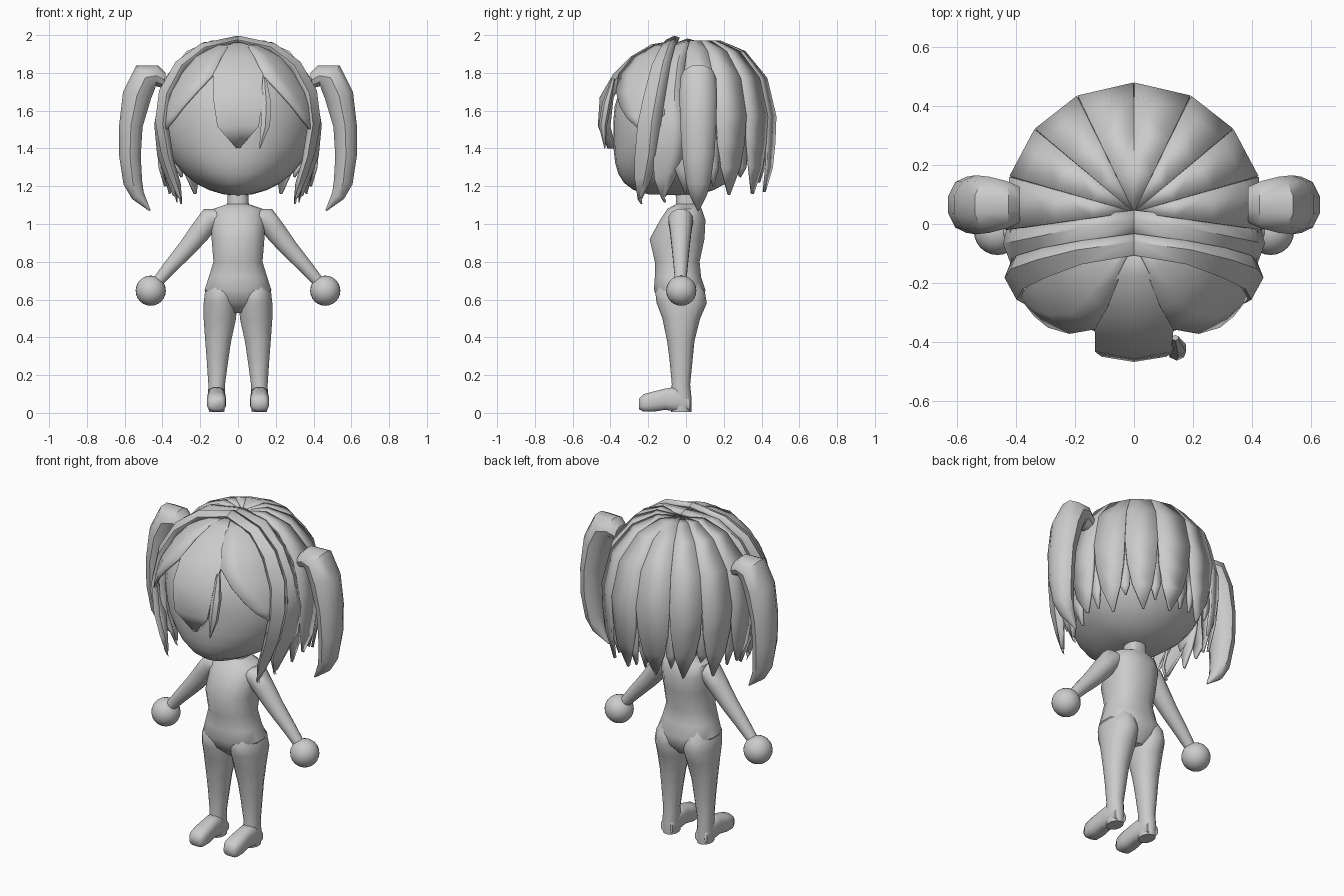
import bpy, bmesh
from math import sin, cos, pi, radians
from mathutils import Vector as V

if "Cube" in bpy.data.objects:
    bpy.data.objects.remove(bpy.data.objects["Cube"])


def finish(name, verts, faces, mirror=True, angle=45, thick=0):
    me = bpy.data.meshes.new(name)
    me.from_pydata([tuple(v) for v in verts], [], faces)
    bm = bmesh.new()
    bm.from_mesh(me)
    bmesh.ops.recalc_face_normals(bm, faces=bm.faces)
    for f in bm.faces:
        f.smooth = True
    bm.to_mesh(me)
    bm.free()
    me.set_sharp_from_angle(angle=radians(angle))
    ob = bpy.data.objects.new(name, me)
    bpy.context.collection.objects.link(ob)
    if thick:
        m = ob.modifiers.new("thickness", 'SOLIDIFY')
        m.thickness, m.offset = thick, 0
    if mirror:
        ob.modifiers.new("mirror", 'MIRROR')
    return ob


def loft(name, rings, n=12, power=1.0, **kw):
    """Skin rings given as (centre, half axis u, half axis v)."""
    def s(t):
        return (abs(t) ** power) * (1 if t > 0 else -1)
    verts, faces = [], []
    for c, u, v in rings:
        for i in range(n):
            a = 2 * pi * (i + .5) / n
            verts.append(V(c) + V(u) * s(cos(a)) + V(v) * s(sin(a)))
    for k in range(len(rings) - 1):
        for i in range(n):
            j = (i + 1) % n
            faces.append((k*n + i, k*n + j, k*n + n + j, k*n + n + i))
    faces += [tuple(range(n)), tuple(range(len(verts) - n, len(verts)))]
    return finish(name, verts, faces, **kw)


def sheet(name, rows, thick=.014, **kw):
    """Thin hair piece from rows of points."""
    n = len(rows[0])
    faces = [(k*n + i, k*n + i + 1, k*n + n + i + 1, k*n + n + i)
             for k in range(len(rows) - 1) for i in range(n - 1)]
    return finish(name, [p for r in rows for p in r], faces, thick=thick, angle=35, **kw)


def arc_rows(cy, table, cols=2, fold=0):
    """Rows around a vertical axis at y=cy: (radius, z, start angle, end angle).
    fold turns both side edges in towards the head."""
    rows = []
    for r, z, a0, a1 in table:
        pts = [(r, a0 + (a1 - a0) * i / cols) for i in range(cols + 1)]
        if fold:
            f = r * (1 - fold)
            pts = [(f, a0)] + pts + [(f, a1)]
        rows.append([V((q * cos(radians(a)), cy + q * sin(radians(a)), z)) for q, a in pts])
    return rows


def ball(name, loc, scale, seg=28, mirror=False):
    bpy.ops.mesh.primitive_uv_sphere_add(segments=seg, ring_count=seg // 2, radius=1, location=loc)
    ob = bpy.context.object
    ob.name, ob.scale = name, scale
    bpy.ops.object.transform_apply(location=True, rotation=True, scale=True)
    bpy.ops.object.shade_smooth()
    if mirror:
        ob.modifiers.new("mirror", 'MIRROR')
    return ob


def level(z, x0, x1, y0, y1):
    return ((x0 + x1) / 2, (y0 + y1) / 2, z), ((x1 - x0) / 2, 0, 0), (0, (y1 - y0) / 2, 0)


# Head with a fuller, squarer jaw at the front
head = ball("head", (0, 0, 1.545), (.405, .385, .395), 32)
for v in head.data.vertices:
    t = (1.545 - v.co.z) / .395
    if 0 < t < .995 and v.co.y < 0:
        v.co.y *= (1 - t ** 4) ** .25 / (1 - t ** 2) ** .5

# Hands
ball("hand", (.462, -.025, .647), (.08, .08, .08), 24, True)

# Torso with neck
torso = [(.53, .04, -.08, .05), (.585, .14, -.14, .095), (.65, .18, -.172, .105),
         (.72, .157, -.167, .082), (.80, .132, -.167, .074), (.92, .142, -.195, .10),
         (1.02, .146, -.14, .105), (1.08, .135, -.10, .085), (1.105, .058, -.055, .07),
         (1.22, .055, -.05, .06)]
loft("torso", [level(z, -w, w, a, b) for z, w, a, b in torso], 16, .85, mirror=False)

# Legs, rising into the hips
legs = [(.70, .03, .145, -.13, .065), (.64, .012, .177, -.163, .10), (.58, .004, .184, -.155, .11),
        (.50, .008, .184, -.125, .075), (.38, .035, .175, -.10, .045),
        (.28, .05, .167, -.087, .035), (.15, .068, .158, -.075, .022), (.07, .068, .16, -.085, .03),
        (.005, .072, .155, -.08, .028)]
loft("leg", [level(*r) for r in legs], 14, .95)

# Feet, lofted forward
feet = [(.02, .01, .08, .04), (-.05, .005, .14, .048), (-.11, .015, .13, .047),
        (-.17, .005, .115, .052), (-.225, .005, .10, .05), (-.25, .02, .075, .035)]
loft("foot", [((.114, y, (a + b) / 2), (w, 0, 0), (0, 0, (b - a) / 2)) for y, a, b, w in feet],
     12, .7, angle=60)

# Arms, slightly bowed
arms = [(.10, 1.035, .05, .06), (.15, 1.025, .065, .068), (.20, .96, .06, .058),
        (.272, .87, .05, .048), (.36, .772, .04, .038), (.43, .69, .03, .03)]
axes = [(.35, 0, .9), (.5, 0, .85), (.64, 0, .77), (.7, 0, .7), (.75, 0, .62), (.8, 0, .6)]
loft("arm", [((x, -.028, z), V(u) * a, (0, b, 0)) for (x, z, a, b), u in zip(arms, axes)], 12)

# Pigtails: (x, z, in-plane half width, depth half width, ring direction x, z)
tails = [(.385, 1.76, .045, .06, 0, 1), (.43, 1.785, .058, .08, -.1, 1), (.49, 1.775, .085, .095, .6, .8),
         (.535, 1.68, .08, .10, .97, .25), (.567, 1.52, .065, .095, 1, .1),
         (.572, 1.36, .06, .085, 1, 0), (.557, 1.22, .052, .065, 1, -.2),
         (.53, 1.15, .038, .045, .85, -.5), (.465, 1.07, .004, .004, .7, -.7)]
loft("pigtail", [((x, .065, z), V((dx, 0, dz)) * w, (0, h, 0))
                 for x, z, w, h, dx, dz in tails], 10, 1, angle=40)

# Back hair panels, flat across: (start angle, end angle, tip angle, tip z)
for a0, a1, tip, tz in [(-8, 16, 4, 1.2), (16, 40, 29, 1.155), (40, 64, 54, 1.16), (64, 90, 76, 1.17)]:
    table = []
    for r, z, k in [(.004, 1.95, 1), (.14, 1.965, 1), (.27, 1.91, 1), (.385, 1.77, 1),
                    (.432, 1.57, 1), (.427, 1.43, .9), (.415, 1.30, .65), (.385, tz, .06)]:
        table.append((r, z, tip + (a0 - tip) * k, tip + (a1 - tip) * k))
    sheet("back_hair_panel", arc_rows(.04, table, 1))

# Thin under-locks filling the notches of the back hair
for a, tz in [(16, 1.2), (40, 1.25), (64, 1.22), (86, 1.2)]:
    sheet("back_under_lock", arc_rows(.04, [(.41, 1.6, a - 8, a + 4), (.41, 1.42, a - 8, a + 4),
                                           (.405, 1.30, a - 5, a + 3), (.385, tz, a - 1, a)]))

# Middle fringe with sides folded back to the head
sheet("middle_fringe", arc_rows(-.08, [(.004, 1.96, -120, -60), (.10, 1.945, -118, -62),
                                      (.21, 1.88, -117, -63), (.30, 1.79, -115, -65),
                                      (.37, 1.67, -110, -70), (.38, 1.52, -106, -74),
                                      (.33, 1.405, -91, -89)], 2, .12), mirror=False)

# Side fringe sweeping back to a point
sheet("side_fringe", arc_rows(-.06, [(.004, 1.955, -68, 5), (.12, 1.94, -68, 5), (.24, 1.88, -68, 5),
                                    (.32, 1.79, -66, 4), (.375, 1.70, -55, 2),
                                    (.405, 1.62, -45, 0), (.415, 1.56, -37, -10),
                                    (.425, 1.50, -26, -23)], 4))

# Small single lock beside the middle fringe
lock = [(.14, -.385, 1.77, .012), (.15, -.42, 1.64, .03), (.145, -.44, 1.52, .028), (.115, -.43, 1.40, .003)]
loft("small_front_lock", [((x, y, z), (w, 0, 0), (0, w * .8, 0)) for x, y, z, w in lock],
     6, mirror=False, angle=40)

# Side bands crossing the crown and ending in points: (x, z, rear y, front y)
band_a = [(0, 1.97, .045, -.045), (.18, 1.95, .025, -.07), (.32, 1.85, -.005, -.10),
          (.40, 1.70, -.01, -.135), (.43, 1.52, .005, -.17), (.415, 1.36, -.015, -.17),
          (.375, 1.25, -.06, -.16), (.335, 1.15, -.11, -.125)]
band_b = [(0, 1.985, -.035, -.10), (.19, 1.945, -.06, -.13), (.32, 1.85, -.085, -.175),
          (.405, 1.70, -.11, -.215), (.425, 1.54, -.135, -.25), (.395, 1.37, -.15, -.265),
          (.355, 1.25, -.185, -.265), (.31, 1.14, -.235, -.25)]
for name, rows in (("rear_side_band", band_a), ("front_side_band", band_b)):
    sheet(name, [[V((x * .97, a, z - .005)), V((x * 1.015, a * .6 + b * .4, z + .005)),
                  V((x * (.93 if z > 1.2 else .98), b, z - .012)),
                  V((x * (.87 if z > 1.2 else .97), b + .015, z - .035))]
                 for x, z, a, b in rows])

# Short lock hanging behind the side bands
sheet("side_under_lock", arc_rows(0, [(.415, 1.6, -18, 8), (.41, 1.4, -16, 6),
                                     (.39, 1.28, -8, 4), (.36, 1.16, -1, 0)]))
